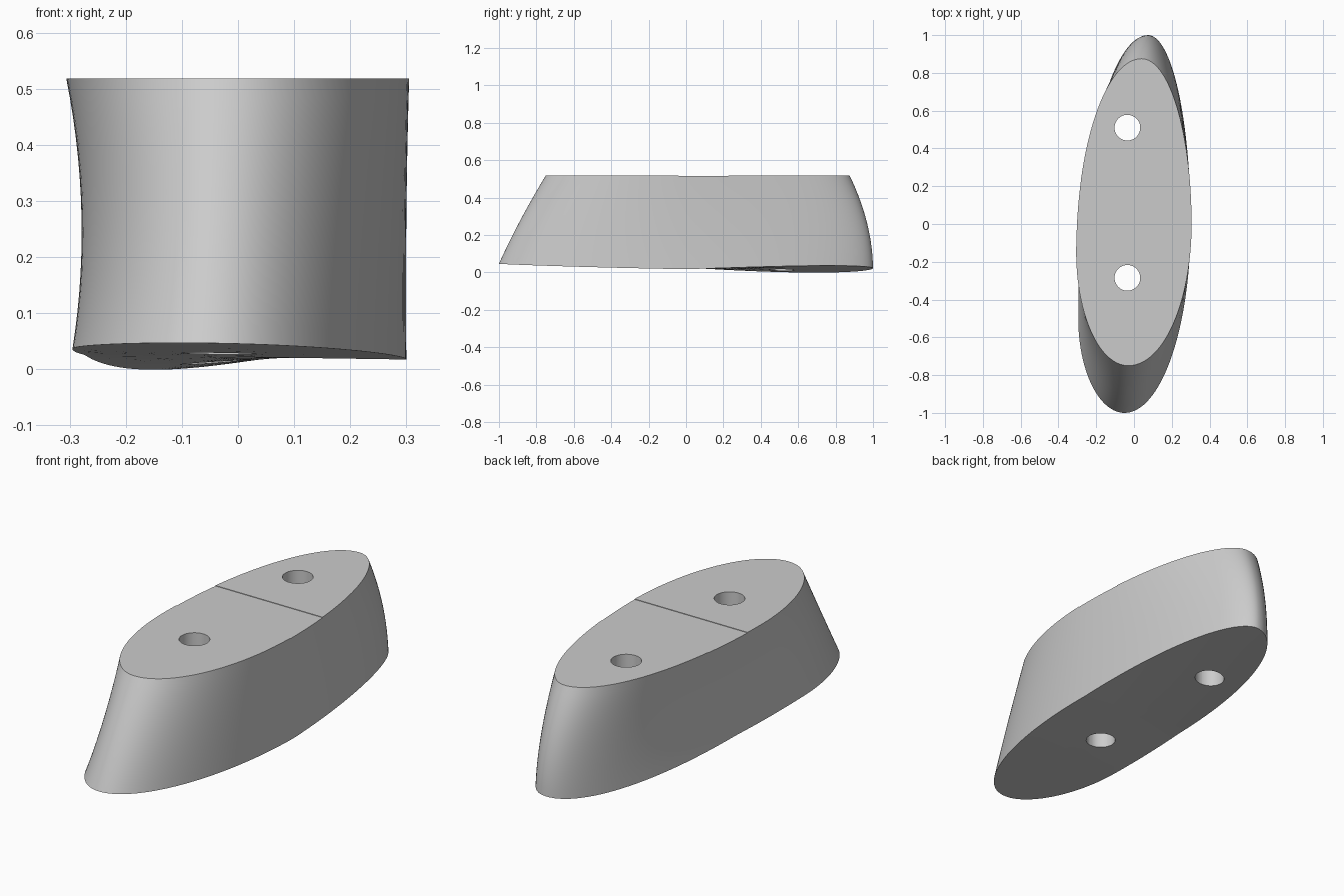
import bpy, bmesh, math

TOP = 0.518
SIDES = 128
LEVELS = 14

old = bpy.data.objects.get("Cube")
if old:
    bpy.data.objects.remove(old, do_unlink=True)

grey = bpy.data.materials.new("light grey")
grey.use_nodes = True
GREY = (0.6, 0.6, 0.6, 1)
grey.diffuse_color = GREY
grey.node_tree.nodes["Principled BSDF"].inputs["Base Color"].default_value = GREY

# Extreme points of the oval section at bottom, half height and top
FRONT = [(-0.05, -1), (-0.04, -0.885), (-0.03, -0.75)]
BACK = [(0.075, 1), (0.06, 0.967), (0.04, 0.875)]
MINUS_X = [(-0.295, -0.5), (-0.279, -0.31), (-0.306, -0.15)]
PLUS_X = [(0.3, 0), (0.3, 0), (0.305, 0)]


def blend(t, points):
    """Quadratic through three points at t = 0, 0.5 and 1."""
    weights = (2*t - 1) * (t - 1), 4*t * (1 - t), t * (2*t - 1)
    return [sum(w * p[axis] for w, p in zip(weights, points)) for axis in (0, 1)]


def underside(x, y):
    """Height of the gently twisted bottom surface."""
    return 0.022 - 0.017*y + 0.007*y*y + x * (0.16 * max(y, 0) - 0.015)


def outline(t, angle, scale=1):
    """Point on a section made of four quarter ellipses, at height fraction t."""
    c, s = math.cos(angle), math.sin(angle)
    end = blend(t, BACK if s > 0 else FRONT)
    side = blend(t, PLUS_X if c > 0 else MINUS_X)
    x = scale * (end[0] + (side[0] - end[0]) * abs(c))
    y = scale * (side[1] + (end[1] - side[1]) * abs(s))
    low = underside(x, y)
    return x, y, low + (TOP - low) * t


# Lofted body: underside rings from the middle out, then up the wall
bm = bmesh.new()
angles = [2 * math.pi * i / SIDES for i in range(SIDES)]
steps = [(0, r / 6) for r in range(1, 6)] + [(k / LEVELS, 1) for k in range(LEVELS + 1)]
rings = [[bm.verts.new(outline(t, a, r)) for a in angles] for t, r in steps]
for lower, upper in zip(rings, rings[1:]):
    for i in range(SIDES):
        j = (i + 1) % SIDES
        bm.faces.new((lower[i], lower[j], upper[j], upper[i]))
centre = bm.verts.new(outline(0, 0, 0))
for i in range(SIDES):
    bm.faces.new((centre, rings[0][(i + 1) % SIDES], rings[0][i]))
bm.faces.new(rings[-1])
bmesh.ops.recalc_face_normals(bm, faces=bm.faces)
mesh = bpy.data.meshes.new("spacer_body")
bm.to_mesh(mesh)
bm.free()
mesh.materials.append(grey)
body = bpy.data.objects.new("spacer_body", mesh)
bpy.context.collection.objects.link(body)


def cut(cutter):
    """Subtract a hidden helper from the body."""
    cutter.data.materials.append(grey)
    cutter.hide_render = True
    mod = body.modifiers.new(cutter.name, 'BOOLEAN')
    mod.operation = 'DIFFERENCE'
    mod.solver = 'EXACT'
    mod.object = cutter
    bpy.context.view_layer.objects.active = body
    bpy.ops.object.modifier_apply(modifier=mod.name)
    bpy.data.objects.remove(cutter, do_unlink=True)


# Very shallow flat recess across the top
bpy.ops.mesh.primitive_cube_add(size=1, location=(0, 0.094, TOP + 0.0975))
recess = bpy.context.object
recess.name = "recess_cutter"
recess.scale = (1, 0.268, 0.2)
bpy.context.view_layer.update()
cut(recess)

# Two bolt holes straight through
for y in (-0.285, 0.51):
    bpy.ops.mesh.primitive_cylinder_add(vertices=48, radius=0.068, depth=2,
                                        location=(-0.035, y, 0.3))
    hole = bpy.context.object
    hole.name = "hole_cutter"
    cut(hole)

bpy.ops.object.select_all(action='DESELECT')
body.select_set(True)
bpy.context.view_layer.objects.active = body
bpy.ops.object.shade_smooth_by_angle(angle=math.radians(35))
